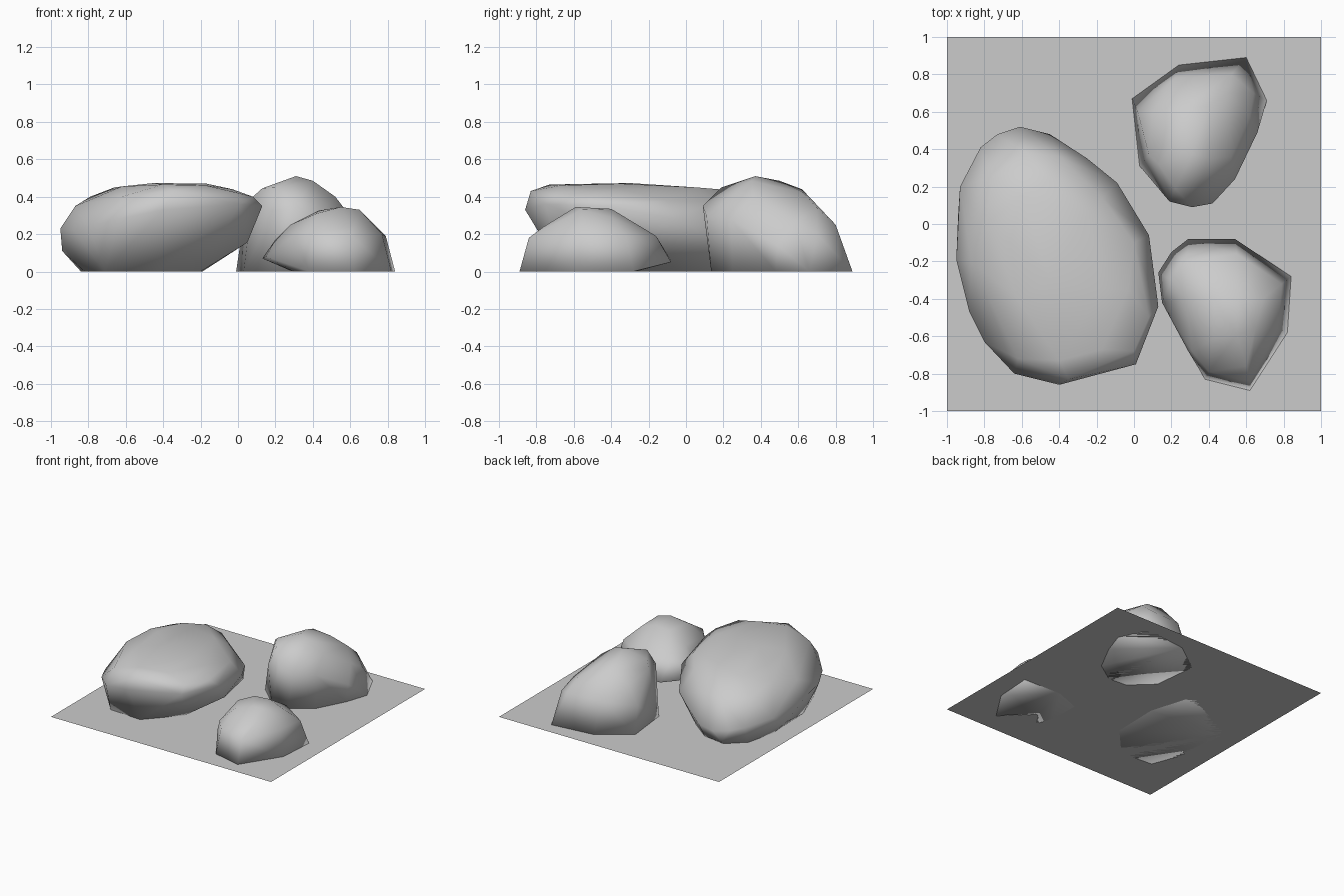
import bpy, bmesh


def rock(name, *rings):
    """Boulder skinned as a convex hull around a few contour rings."""
    bm = bmesh.new()
    for ring in rings:
        for p in ring:
            bm.verts.new(p)
    res = bmesh.ops.convex_hull(bm, input=bm.verts[:])
    loose = [v for v in bm.verts if not v.link_faces]
    bmesh.ops.delete(bm, geom=loose, context='VERTS')
    bmesh.ops.recalc_face_normals(bm, faces=bm.faces[:])
    for f in bm.faces:
        f.smooth = True
    me = bpy.data.meshes.new(name)
    bm.to_mesh(me)
    bm.free()
    ob = bpy.data.objects.new(name, me)
    bpy.context.collection.objects.link(ob)
    return ob


def level(z, *pts):
    return [(x, y, z) for x, y in pts]


# ground sheet
bpy.ops.mesh.primitive_plane_add(size=2)
bpy.context.object.name = "ground_sheet"

# large flat-topped boulder, undercut on its right and front
rock("large_boulder",
     level(0, (-.71, -.64), (-.43, -.66), (-.2, -.41), (-.19, -.03), (-.28, .27),
           (-.45, .40), (-.64, .43), (-.78, .3), (-.84, .05), (-.82, -.35)),
     [(-.94, .05, .11), (-.66, .48, .04), (.05, -.25, .155), (-.05, .14, .13)],
     [(-.93, .2, .2), (-.82, .41, .17), (-.73, .48, .15), (-.61, .52, .13),
      (-.45, .48, .13), (-.25, .35, .18), (-.09, .22, .2), (.08, -.06, .28),
      (.13, -.44, .35), (.01, -.75, .36), (-.4, -.86, .33), (-.64, -.8, .28),
      (-.8, -.63, .24), (-.88, -.47, .22), (-.95, -.19, .23)],
     [(-.87, -.2, .35), (-.79, 0, .4), (-.76, .25, .35), (-.58, .38, .33),
      (-.4, .36, .33), (-.17, .14, .37), (0, -.1, .38), (.08, -.5, .4),
      (0, -.68, .42), (-.35, -.83, .43), (-.62, -.72, .4)],
     [(-.17, -.67, .46), (-.4, -.73, .465), (-.62, -.4, .455), (-.66, -.1, .45),
      (-.6, .15, .44), (-.45, .23, .435), (-.25, .05, .45), (-.03, -.35, .44),
      (-.17, -.35, .47), (-.45, -.3, .473)])

# peaked boulder at the back right
rock("back_boulder",
     level(0, (-.01, .67), (.24, .85), (.6, .89), (.71, .66), (.65, .48),
           (.53, .25), (.36, .135), (.2, .15), (.03, .31)),
     [(.02, .6, .2), (.22, .78, .25), (.52, .8, .25), (.64, .7, .2), (.66, .49, .14),
      (.54, .24, .28), (.42, .11, .3), (.31, .09, .35), (.19, .12, .32)],
     [(.08, .37, .4), (.1, .6, .35), (.25, .62, .44), (.4, .63, .42), (.5, .7, .34),
      (.62, .58, .27), (.52, .36, .4), (.22, .19, .45), (.13, .32, .445)],
     [(.31, .37, .51), (.27, .5, .485), (.4, .35, .485)])

# small boulder at the front right, undercut at the back
rock("front_boulder",
     level(0, (.84, -.28), (.82, -.58), (.62, -.89), (.38, -.83), (.3, -.6),
           (.29, -.35), (.5, -.27)),
     [(.13, -.26, .07), (.2, -.15, .07), (.29, -.08, .06), (.54, -.08, .05),
      (.15, -.42, .08), (.29, -.68, .12)],
     [(.2, -.3, .17), (.28, -.2, .2), (.55, -.16, .19), (.79, -.32, .19),
      (.77, -.56, .2), (.62, -.84, .18), (.4, -.79, .2), (.31, -.68, .2)],
     [(.28, -.4, .25), (.43, -.4, .325), (.56, -.4, .335), (.55, -.59, .345),
      (.65, -.56, .33), (.69, -.4, .29), (.42, -.62, .31), (.6, -.76, .24)])
